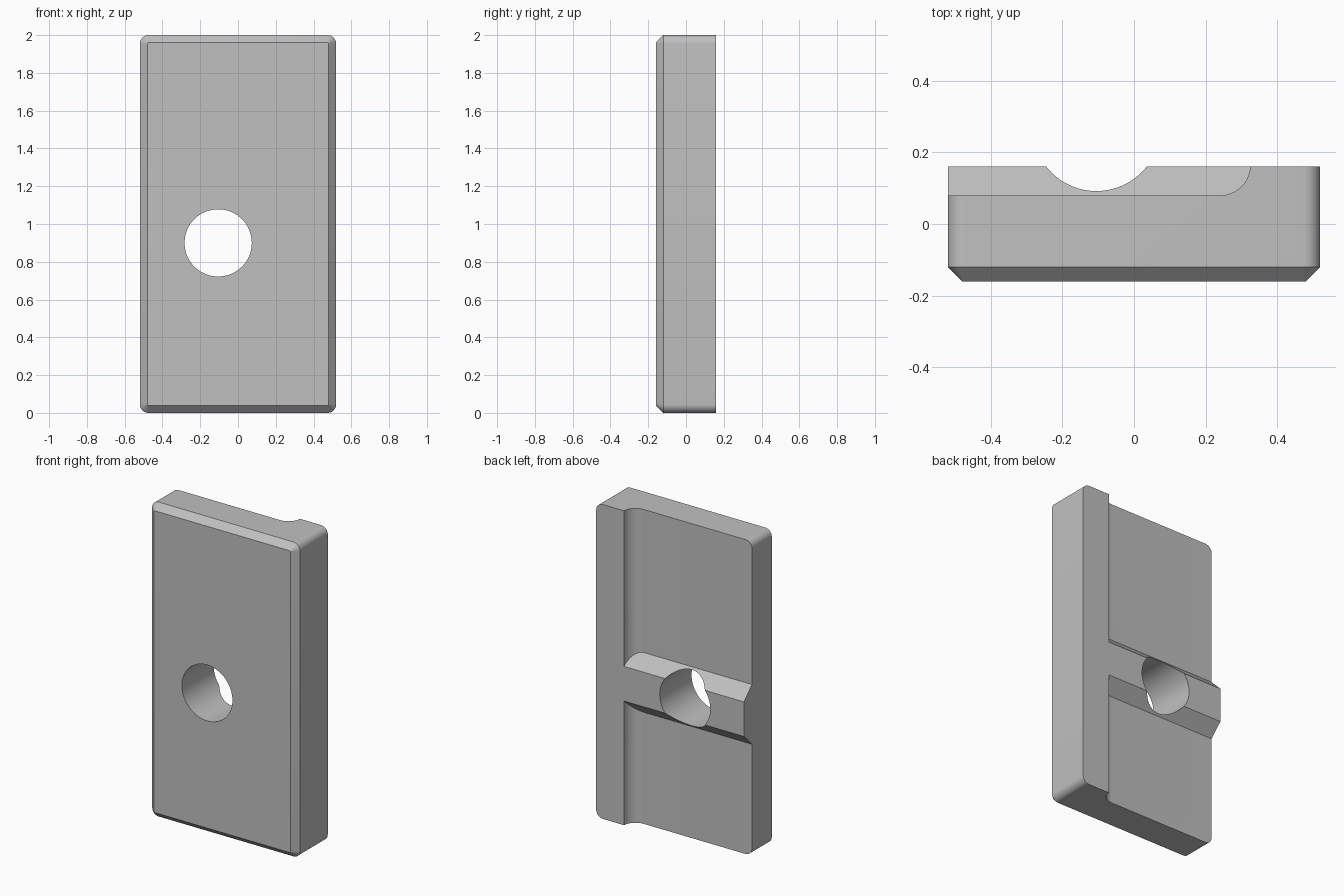
import bpy
import bmesh
import math

if "Cube" in bpy.data.objects:
    bpy.data.objects.remove(bpy.data.objects["Cube"])

HALF_W, BACK, HEIGHT = 0.52, 0.16, 2.0
CHAMFER, CORNER = 0.04, 0.046
FLOOR, FILLET, FILLET_X = 0.08, 0.085, 0.24
HOLE_X, HOLE_Z, HOLE_R = -0.105, 0.9, 0.178
RIB_HALF = 0.11

grey = bpy.data.materials.new("plain grey")
grey.use_nodes = True
grey.diffuse_color = (0.53, 0.53, 0.53, 1)
grey.node_tree.nodes["Principled BSDF"].inputs["Base Color"].default_value = grey.diffuse_color


def loft(name, rings):
    """Closed solid through rings of equal point count."""
    bm = bmesh.new()
    loops = [[bm.verts.new(p) for p in ring] for ring in rings]
    n = len(loops[0])
    for a, b in zip(loops, loops[1:]):
        for i in range(n):
            j = (i + 1) % n
            bm.faces.new((a[i], a[j], b[j], b[i]))
    bm.faces.new(loops[0])
    bm.faces.new(loops[-1])
    bmesh.ops.recalc_face_normals(bm, faces=bm.faces)
    mesh = bpy.data.meshes.new(name)
    bm.to_mesh(mesh)
    bm.free()
    mesh.materials.append(grey)
    obj = bpy.data.objects.new(name, mesh)
    bpy.context.collection.objects.link(obj)
    return obj


def rounded_ring(y, inset):
    """Rounded rectangle facing the front."""
    r = CORNER - inset
    cx, cz = HALF_W - CORNER, HEIGHT / 2 - CORNER
    ring = []
    for q, (sx, sz) in enumerate(((1, 1), (-1, 1), (-1, -1), (1, -1))):
        for k in range(9):
            a = math.pi / 2 * (q + k / 8)
            ring.append((sx * cx + r * math.cos(a), y, HEIGHT / 2 + sz * cz + r * math.sin(a)))
    return ring


# Plate with chamfered front
plate = loft("plate", [rounded_ring(-BACK, CHAMFER), rounded_ring(CHAMFER - BACK, 0),
                       rounded_ring(BACK, 0)])

# Two back pockets with a rounded side; their sloped ends leave the cross rib
profile = [(-0.6, 0.2), (-0.6, FLOOR)]
for k in range(17):
    a = math.pi / 2 * k / 16
    profile.append((FILLET_X + FILLET * math.sin(a), FLOOR + FILLET * (1 - math.cos(a))))
profile.append((FILLET_X + FILLET, 0.2))
cutters = []
for side, name in ((1, "upper_pocket_cutter"), (-1, "lower_pocket_cutter")):
    inner = [(x, y, HOLE_Z + side * (RIB_HALF + BACK - y)) for x, y in profile]
    outer = [(x, y, HEIGHT / 2 + side * 1.2) for x, y in profile]
    cutters.append(loft(name, [inner, outer]))

# Round through hole
angles = [math.tau * k / 64 for k in range(64)]
cutters.append(loft("hole_cutter", [
    [(HOLE_X + HOLE_R * math.cos(a), y, HOLE_Z + HOLE_R * math.sin(a)) for a in angles]
    for y in (-0.4, 0.4)]))

bpy.context.view_layer.objects.active = plate
for cutter in cutters:
    mod = plate.modifiers.new(cutter.name, "BOOLEAN")
    mod.operation = "DIFFERENCE"
    mod.solver = "EXACT"
    mod.object = cutter
    bpy.ops.object.modifier_apply(modifier=mod.name)
for cutter in cutters:
    bpy.data.objects.remove(cutter)

# Smooth curves, sharp edges
bpy.ops.object.select_all(action="DESELECT")
plate.select_set(True)
bpy.ops.object.shade_smooth_by_angle(angle=math.radians(25))
